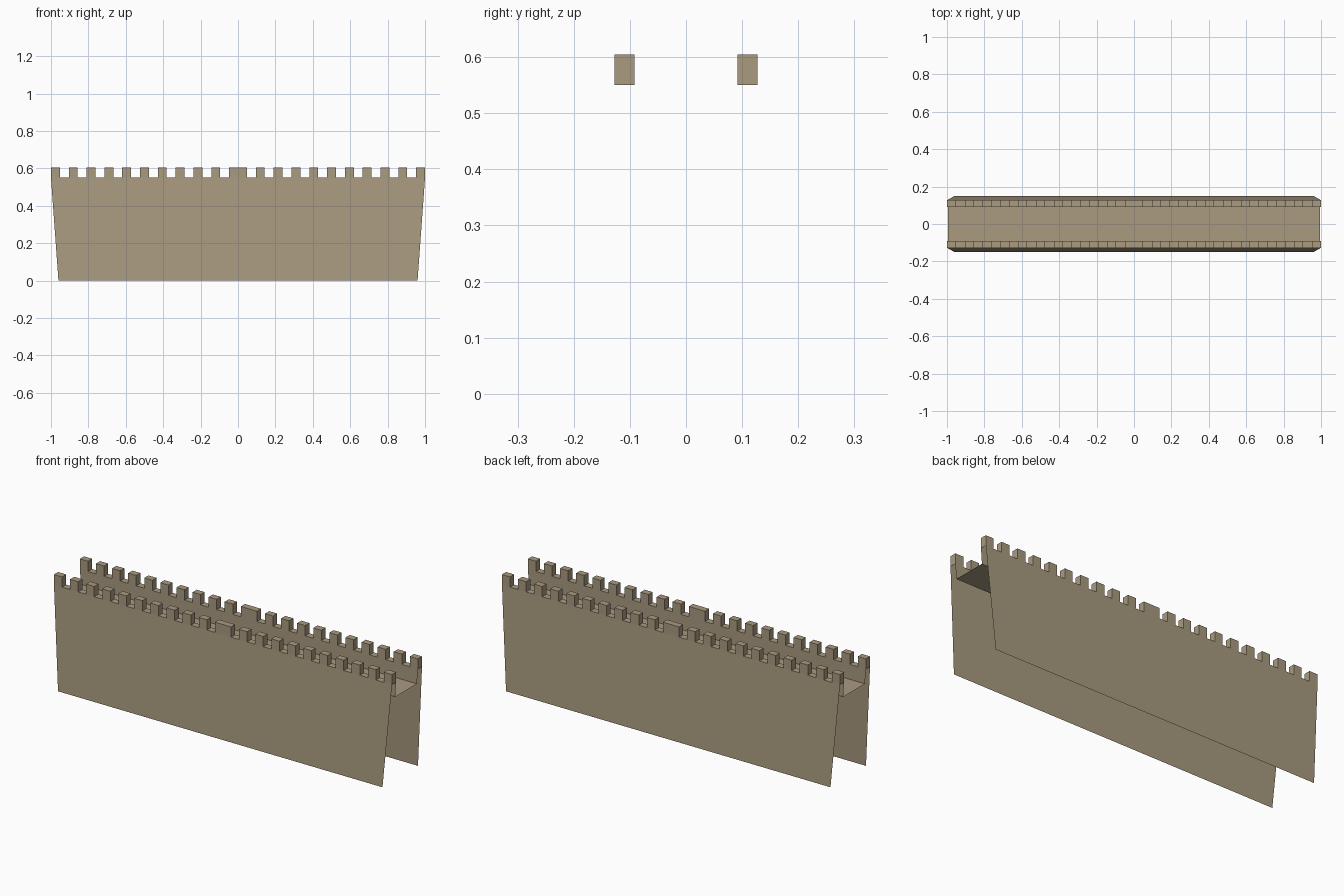
import bpy, bmesh

if "Cube" in bpy.data.objects:
    bpy.data.objects.remove(bpy.data.objects["Cube"])

# Key sizes
N = 21                       # notch/merlon cells in half the length
BASE_X, TOP_X = 0.96, 1.0    # half length at ground and at parapet top
BASE_Y, OUT_Y, IN_Y = 0.15, 0.127, 0.092
WALK_Z, SILL_Z, TOP_Z = 0.47, 0.55, 0.605
WALK_X = BASE_X + (TOP_X - BASE_X) * WALK_Z / SILL_Z

stone = bpy.data.materials.new("sandstone")
stone.diffuse_color = (0.40, 0.326, 0.216, 1)
stone.use_nodes = True
stone.node_tree.nodes["Principled BSDF"].inputs["Base Color"].default_value = stone.diffuse_color


def build(name, quads, mirror=True):
    """Make an object from quads; model one quarter and mirror it."""
    bm = bmesh.new()
    for q in quads:
        bm.faces.new([bm.verts.new(p) for p in q])
    bmesh.ops.remove_doubles(bm, verts=bm.verts, dist=1e-5)
    me = bpy.data.meshes.new(name)
    bm.to_mesh(me)
    bm.free()
    me.materials.append(stone)
    ob = bpy.data.objects.new(name, me)
    bpy.context.collection.objects.link(ob)
    if mirror:
        m = ob.modifiers.new("mirror", 'MIRROR')
        m.use_axis = (True, True, False)
        m.merge_threshold = 1e-4
    return ob


# Sloping outer face and low inner parapet face (ends and underside are open)
build("outer_wall", [[(0, -BASE_Y, 0), (BASE_X, -BASE_Y, 0),
                      (TOP_X, -OUT_Y, SILL_Z), (0, -OUT_Y, SILL_Z)]])
build("inner_parapet", [[(0, -IN_Y, SILL_Z), (TOP_X, -IN_Y, SILL_Z),
                         (WALK_X, -IN_Y, WALK_Z), (0, -IN_Y, WALK_Z)]])

# Walkway between the parapets
build("walkway", [[(-WALK_X, -IN_Y, WALK_Z), (WALK_X, -IN_Y, WALK_Z),
                   (WALK_X, IN_Y, WALK_Z), (-WALK_X, IN_Y, WALK_Z)]], mirror=False)

# Battlements: alternate merlons and notch sills, starting with half a wide merlon
quads = []
for i in range(N):
    a, b = i * TOP_X / N, (i + 1) * TOP_X / N
    z = SILL_Z if i % 2 else TOP_Z
    o, n = -OUT_Y, -IN_Y
    quads.append([(a, o, z), (b, o, z), (b, n, z), (a, n, z)])
    if i % 2 == 0:
        s = SILL_Z
        quads.append([(a, o, s), (b, o, s), (b, o, z), (a, o, z)])
        quads.append([(b, n, s), (a, n, s), (a, n, z), (b, n, z)])
        quads.append([(b, o, s), (b, n, s), (b, n, z), (b, o, z)])
        if i:
            quads.append([(a, n, s), (a, o, s), (a, o, z), (a, n, z)])
build("battlements", quads)
